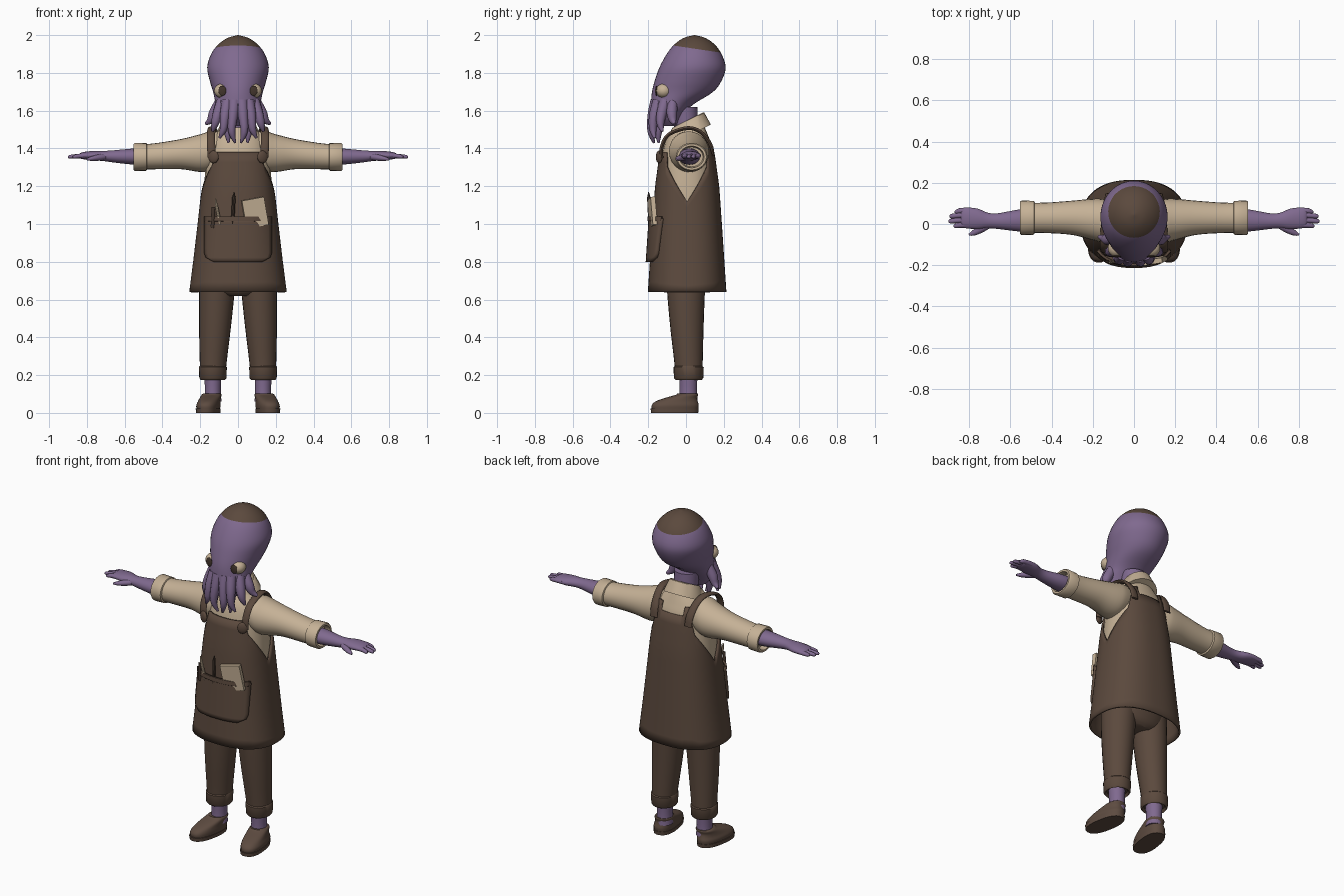
import bpy, bmesh, math
from mathutils import Vector

X, Y, Z = Vector((1, 0, 0)), Vector((0, 1, 0)), Vector((0, 0, 1))


def colour(name, r, g, b):
    m = bpy.data.materials.new(name)
    m.diffuse_color = (r, g, b, 1)
    return m


SKIN = colour("purple skin", 0.215, 0.143, 0.275)
CREAM = colour("cream cloth", 0.56, 0.44, 0.305)
BROWN = colour("brown cloth", 0.105, 0.067, 0.047)
LEATHER = colour("shoe leather", 0.11, 0.071, 0.052)
DARK = colour("dark brown", 0.055, 0.036, 0.026)


def finish(name, bm, mat, angle=40, fix=True):
    if fix:
        bmesh.ops.recalc_face_normals(bm, faces=bm.faces)
    me = bpy.data.meshes.new(name)
    bm.to_mesh(me)
    bm.free()
    me.materials.append(mat)
    me.shade_smooth()
    me.set_sharp_from_angle(angle=math.radians(angle))
    ob = bpy.data.objects.new(name, me)
    bpy.context.collection.objects.link(ob)
    return ob


def spline(pts, n):
    """Catmull-Rom through tuples of any length."""
    out = []
    for i in range(len(pts) - 1):
        p = [pts[max(i - 1, 0)], pts[i], pts[i + 1], pts[min(i + 2, len(pts) - 1)]]
        for k in range(n):
            t = k / n
            out.append(tuple(0.5 * (2 * b + (c - a) * t + (2 * a - 5 * b + 4 * c - d) * t * t
                                    + (3 * b - a - 3 * c + d) * t ** 3) for a, b, c, d in zip(*p)))
    return out + [pts[-1]]


def power(v, e):
    return math.copysign(abs(v) ** e, v)


def loft(name, rings, mat, axis=None, side=X, sides=24, n=4, e=2.0, mirror=1, angle=40):
    """Skin elliptical rings (x, y, z, half width, half depth) along a fixed axis or the path."""
    rings = spline(rings, n) if n > 1 else rings
    bm = bmesh.new()
    loops = []
    for i, r in enumerate(rings):
        c = Vector(r[:3])
        t = axis or (Vector(rings[min(i + 1, len(rings) - 1)][:3]) - Vector(rings[max(i - 1, 0)][:3]))
        t = t.normalized()
        s = (side - t * side.dot(t)).normalized()
        u = t.cross(s)
        loop = []
        for k in range(sides):
            a = math.tau * k / sides
            p = c + s * max(r[3], .0005) * power(math.cos(a), 2 / e) + u * max(r[4], .0005) * power(math.sin(a), 2 / e)
            loop.append(bm.verts.new((p.x * mirror, p.y, p.z)))
        loops.append(loop)
    for a, b in zip(loops, loops[1:]):
        for k in range(sides):
            bm.faces.new((a[k], a[(k + 1) % sides], b[(k + 1) % sides], b[k]))
    bm.faces.new(loops[0])
    bm.faces.new(loops[-1])
    return finish(name, bm, mat, angle)


def ball(name, loc, scale, mat, direction=Z):
    bm = bmesh.new()
    bmesh.ops.create_uvsphere(bm, u_segments=20, v_segments=12, radius=1)
    ob = finish(name, bm, mat)
    ob.location, ob.scale = loc, scale
    ob.rotation_euler = direction.to_track_quat('Z', 'Y').to_euler()
    return ob


def thicken(ob, amount, offset):
    m = ob.modifiers.new("thickness", 'SOLIDIFY')
    m.thickness, m.offset = amount, offset


# Head, with the cap cut off cleanly by a tilted plane
head = loft("head", [(0, -.09, 1.52, .07, .05), (0, -.10, 1.56, .105, .075), (0, -.09, 1.60, .118, .093),
                     (0, -.068, 1.64, .12, .117), (0, -.018, 1.70, .132, .162), (0, .012, 1.76, .15, .177),
                     (0, .035, 1.83, .163, .175), (0, .043, 1.90, .142, .145), (0, .045, 1.95, .105, .107),
                     (0, .045, 1.985, .055, .057), (0, .045, 2.0, .001, .001)], SKIN, axis=Z, sides=40)
head.data.materials.append(BROWN)
bm = bmesh.new()
bm.from_mesh(head.data)
cut_point, cut_normal = Vector((0, 0, 1.935)), Vector((0, .15, 1))
bmesh.ops.bisect_plane(bm, geom=bm.verts[:] + bm.edges[:] + bm.faces[:], plane_co=cut_point, plane_no=cut_normal)
for f in bm.faces:
    f.material_index = int((f.calc_center_median() - cut_point).dot(cut_normal) > 0)
bm.to_mesh(head.data)
bm.free()
loft("neck", [(0, .01, 1.42, .065, .06), (0, -.01, 1.62, .07, .07)], SKIN, axis=Z)

# Shirt body and folded collar
loft("shirt", [(0, .005, .90, .18, .15), (0, .005, 1.12, .183, .15), (0, .005, 1.30, .172, .14),
               (0, .01, 1.40, .16, .13), (0, .01, 1.46, .135, .11), (0, .015, 1.51, .085, .085)], CREAM, axis=Z, e=2.3)
loft("collar", [(0, .02, 1.47, .115, .125), (0, .01, 1.545, .085, .098), (0, .01, 1.55, .078, .09),
                (0, .01, 1.49, .075, .085)], CREAM, axis=Vector((0, -.5, 1)), n=1)

# Apron: flared shell whose top edge dips below each arm
APRON = [(.64, .006, .258, .208), (.82, .006, .235, .196), (1.0, .006, .214, .184), (1.2, .006, .192, .17),
         (1.38, .006, .168, .145), (1.48, .012, .15, .115)]
POW = 2.4


def apron_at(z):
    for a, b in zip(APRON, APRON[1:]):
        if z <= b[0]:
            t = (z - a[0]) / (b[0] - a[0])
            return [p + (q - p) * t for p, q in zip(a[1:], b[1:])]
    return APRON[-1][1:]


bm = bmesh.new()
cols, rows = 96, 14
grid = []
for i in range(cols):
    a = math.tau * i / cols
    c, s = power(math.cos(a), 2 / POW), power(math.sin(a), 2 / POW)
    f = abs(s)
    top = 1.12 + .26 * f + max(0, f - .72) * 1.3
    limit = 1.38 if s < 0 else (1.41 if abs(c) < .5 else 1.46)
    top = min(top, limit)
    col = []
    for j in range(rows + 1):
        z = .64 + (top - .64) * j / rows
        yc, rx, ry = apron_at(z)
        col.append(bm.verts.new((rx * c, yc + ry * s, z)))
    grid.append(col)
for i in range(cols):
    for j in range(rows):
        p, q = grid[i], grid[(i + 1) % cols]
        bm.faces.new((p[j], q[j], q[j + 1], p[j + 1]))
thicken(finish("apron", bm, BROWN, 50, fix=False), .012, -1)

# Front pocket follows the apron, with rounded lower corners and a hem
def pocket_panel(name, z0, z1, off, thick, rounded):
    bm = bmesh.new()
    rows = []
    for j in range(11):
        z = z0 + (z1 - z0) * j / 10
        d = max(0, .05 - (z - z0)) if rounded else 0
        half = .18 - (.05 - math.sqrt(max(0, .0025 - d * d)))
        yc, rx, ry = apron_at(z)
        row = []
        for i in range(21):
            x = half * (i / 10 - 1)
            y = yc - ry * (1 - (abs(x) / rx) ** POW) ** (1 / POW) - off
            row.append(bm.verts.new((x, y, z)))
        rows.append(row)
    for a, b in zip(rows, rows[1:]):
        for i in range(20):
            bm.faces.new((a[i], a[i + 1], b[i + 1], b[i]))
    thicken(finish(name, bm, BROWN, fix=False), thick, -1)


pocket_panel("pocket", .80, 1.03, .022, .025, True)
pocket_panel("pocket_hem", 1.015, 1.04, .028, .012, False)

# Tools in the pocket
loft("pencil", [(-.03, -.19, .98, .009, .009), (-.022, -.197, 1.14, .009, .009), (-.02, -.198, 1.17, .002, .002)],
     DARK, sides=8, n=1)
loft("brush_handle", [(-.09, -.18, .98, .008, .008), (-.115, -.185, 1.10, .008, .008), (-.12, -.185, 1.135, .003, .003)],
     CREAM, sides=8, n=1)
loft("ruler", [(-.135, -.175, .98, .01, .004), (-.13, -.18, 1.09, .01, .004)], DARK, sides=8, n=1)
bm = bmesh.new()
bmesh.ops.create_cube(bm, size=1)
pad = finish("notepad", bm, CREAM)
pad.location, pad.scale, pad.rotation_euler = (.09, -.178, 1.06), (.12, .025, .15), (.06, -.18, .15)

# Pelvis under the apron
loft("trouser_seat", [(0, .0, .62, .10, .08), (0, .0, .66, .19, .11), (0, .005, .8, .19, .14), (0, .005, .95, .17, .14)],
     BROWN, axis=Z)

TENTACLES = [
    [(.095, -.07, 1.65, .026), (.125, -.075, 1.59, .028), (.145, -.07, 1.55, .02), (.172, -.06, 1.53, .007)],
    [(.085, -.11, 1.65, .03), (.108, -.13, 1.58, .027), (.122, -.135, 1.53, .02), (.135, -.125, 1.49, .007)],
    [(.055, -.145, 1.65, .032), (.07, -.17, 1.57, .026), (.078, -.175, 1.50, .019), (.098, -.165, 1.455, .006)],
    [(.02, -.155, 1.65, .034), (.027, -.178, 1.57, .026), (.033, -.185, 1.49, .019), (.015, -.17, 1.43, .006)],
    [(.045, -.12, 1.60, .03), (.055, -.145, 1.50, .022), (.05, -.145, 1.43, .006)]]

for m, label in ((1, "right"), (-1, "left")):
    # Face tentacles and eyes
    for i, path in enumerate(TENTACLES):
        loft(f"{label}_tentacle_{i + 1}", [(*p, p[3]) for p in path], SKIN, sides=12, mirror=m)
    ball(f"{label}_eye", (.085 * m, -.118, 1.705), (.042, .042, .038), CREAM)
    ball(f"{label}_pupil", (.083 * m, -.157, 1.705), (.021, .027, .006), DARK, Vector((.05 * m, -1, 0)))

    # Sleeve, rolled cuff, forearm and hand
    loft(f"{label}_sleeve", [(.08, .01, 1.40, .09, .09), (.15, .015, 1.385, .105, .105), (.2, .022, 1.375, .1, .1),
                             (.3, .03, 1.37, .083, .08), (.42, .03, 1.36, .074, .07), (.5, .03, 1.355, .073, .066)],
         CREAM, axis=X, side=Y, mirror=m)
    loft(f"{label}_cuff", [(.48, .03, 1.355, .07, .065), (.485, .03, 1.355, .082, .073), (.545, .03, 1.355, .084, .075),
                           (.553, .03, 1.355, .078, .069), (.553, .03, 1.355, .066, .058), (.52, .03, 1.355, .06, .052)],
         CREAM, axis=X, side=Y, n=1, mirror=m)
    loft(f"{label}_forearm", [(.48, .018, 1.357, .058, .044), (.56, .017, 1.357, .053, .042), (.66, .014, 1.358, .038, .032),
                              (.71, .017, 1.36, .038, .027), (.76, .025, 1.362, .05, .025), (.82, .03, 1.362, .05, .019),
                              (.84, .03, 1.36, .042, .012)], SKIN, axis=X, side=Y, mirror=m)
    for i, (y, tip) in enumerate(((-.005, .875), (.018, .9), (.042, .895), (.064, .87))):
        loft(f"{label}_finger_{i + 1}", [(.78, y, 1.362, .014, .014), (.84, y, 1.36, .0135, .0125),
                                         (tip - .01, y - .004, 1.356, .011, .01), (tip, y - .005, 1.355, .004, .004)],
             SKIN, axis=X, side=Y, sides=10, mirror=m)
    loft(f"{label}_thumb", [(.69, .01, 1.358, .02, .018), (.735, -.02, 1.352, .019, .017), (.775, -.042, 1.346, .014, .012),
                            (.80, -.052, 1.342, .005, .005)], SKIN, side=Y, sides=12, mirror=m)

    # Shoulder strap with its front button
    loft(f"{label}_strap", [(.138, -.13, 1.35, .022, .01), (.142, -.128, 1.41, .022, .01), (.143, -.09, 1.475, .022, .01),
                            (.137, .01, 1.508, .022, .01), (.128, .08, 1.485, .022, .01), (.118, .13, 1.42, .024, .01),
                            (.115, .145, 1.36, .024, .006)], BROWN, sides=12, mirror=m)
    ball(f"{label}_strap_button", (.13 * m, -.142, 1.355), (.03, .034, .014), BROWN, Vector((.45 * m, -1, 0)))

    # Trouser leg, turned-up hem, ankle and shoe
    loft(f"{label}_trouser_leg", [(.105, 0, .74, .095, .105), (.112, 0, .64, .094, .1), (.122, .005, .45, .084, .088),
                                  (.132, .014, .25, .07, .074), (.133, .014, .19, .068, .072)], BROWN, axis=Z, mirror=m)
    loft(f"{label}_trouser_hem", [(.133, .014, .25, .068, .07), (.133, .014, .242, .074, .08), (.133, .014, .185, .072, .078),
                                  (.133, .014, .175, .065, .07), (.133, .014, .19, .055, .06)],
         BROWN, axis=Z, n=1, mirror=m)
    loft(f"{label}_ankle", [(.133, .012, .06, .046, .05), (.133, .012, .12, .042, .046), (.133, .012, .22, .047, .05)],
         SKIN, axis=Z, mirror=m)
    turn = Vector((1, .16, 0))
    loft(f"{label}_shoe", [(.157, -.058, .018, .058, .124), (.157, -.057, .04, .06, .126), (.153, -.05, .06, .056, .114),
                           (.147, -.028, .078, .054, .088), (.14, .004, .095, .052, .06), (.138, .008, .102, .046, .054)],
         LEATHER, axis=Z, side=turn, e=2.4, n=3, mirror=m)
    loft(f"{label}_sole", [(.158, -.06, 0, .06, .126), (.158, -.06, .022, .062, .129)],
         LEATHER, axis=Z, side=turn, e=2.4, n=1, mirror=m)
